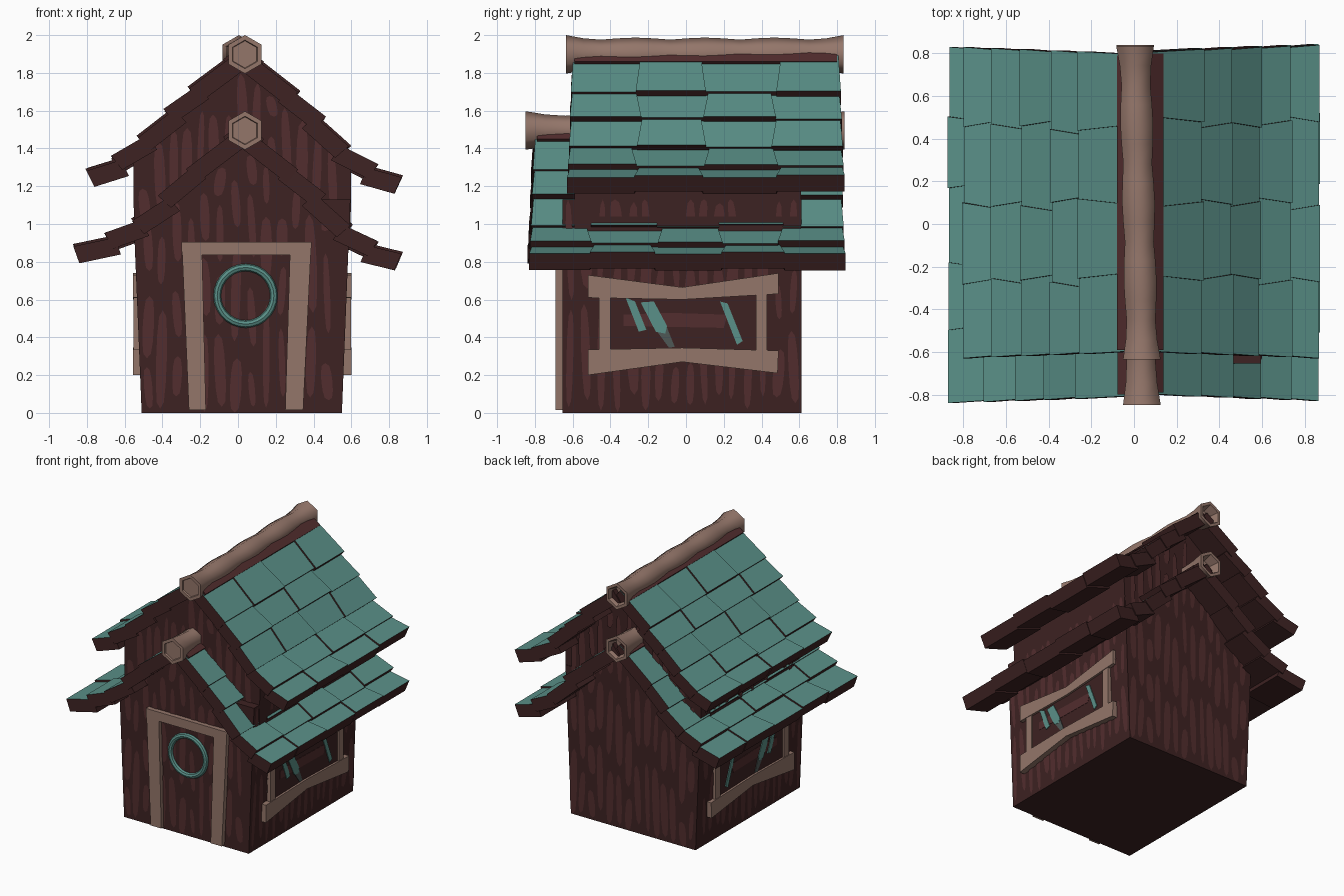
import bpy, bmesh, math, random
from mathutils import Vector

if "Cube" in bpy.data.objects:
    bpy.data.objects.remove(bpy.data.objects["Cube"])

random.seed(4)


def material(name, rgb):
    m = bpy.data.materials.new(name)
    lin = [((c / 255 + 0.055) / 1.055) ** 2.4 for c in rgb]
    m.diffuse_color = (*lin, 1)
    m.use_nodes = True
    m.node_tree.nodes["Principled BSDF"].inputs["Base Color"].default_value = m.diffuse_color
    return m


TEAL = material("teal", (90, 144, 136))
DARK = material("dark_brown", (61, 34, 34))
RED = material("red_brown", (82, 45, 46))
TAN = material("tan_wood", (148, 118, 106))
GREY = material("muted_teal", (78, 88, 86))


def finish(name, bm, mats, recalc=True):
    if recalc:
        bmesh.ops.recalc_face_normals(bm, faces=bm.faces)
    me = bpy.data.meshes.new(name)
    bm.to_mesh(me)
    bm.free()
    for m in mats:
        me.materials.append(m)
    ob = bpy.data.objects.new(name, me)
    bpy.context.collection.objects.link(ob)
    return ob


def prism(name, pts, lo, hi, axis, mat):
    """Extrude an outline along x (outline in y,z) or y (outline in x,z)."""
    place = (lambda p, h: (h, p[0], p[1])) if axis == "x" else (lambda p, h: (p[0], h, p[1]))
    bm = bmesh.new()
    a = [bm.verts.new(place(p, lo)) for p in pts]
    b = [bm.verts.new(place(p, hi)) for p in pts]
    bm.faces.new(a)
    bm.faces.new(b[::-1])
    for i in range(len(pts)):
        j = (i + 1) % len(pts)
        bm.faces.new((a[i], b[i], b[j], a[j]))
    return finish(name, bm, [mat])


# Walls: lower storey with its gable, and the taller house behind it
LOW = [(-0.51, 0), (0.55, 0), (0.595, 1.13), (0.42, 1.13), (0.32, 1.22), (0.03, 1.46),
       (-0.26, 1.23), (-0.42, 1.08), (-0.55, 0.97)]
HIGH = [(-0.55, 0.9), (0.595, 0.9), (0.6, 1.33), (0.32, 1.62), (0.03, 1.86), (-0.26, 1.65), (-0.555, 1.38)]
prism("lower_walls", LOW, -0.655, 0.612, "y", DARK)
prism("upper_walls", HIGH, -0.59, 0.608, "y", DARK)


# Painted wood grain: rounded streaks lying just above each wall
def grain(name, place, u0, u1, low, top, flip):
    bm = bmesh.new()
    u = u0 + 0.035
    while u < u1 - 0.02:
        v, end = low(u) + random.uniform(0, 0.1), top(u)
        while v < end - 0.08:
            v2 = min(end, v + random.uniform(0.18, 0.55))
            w = random.uniform(0.016, 0.031)
            lean = random.uniform(-0.012, 0.012)
            pts = []
            for k in range(12):
                t = 2 * math.pi * k / 12
                c, s = math.cos(t), math.sin(t)
                pts.append((u + w * math.copysign(abs(c) ** 0.6, c) + lean * s,
                            (v + v2) / 2 + (v2 - v) / 2 * s))
            if flip:
                pts.reverse()
            bm.faces.new([bm.verts.new(place(*p)) for p in pts])
            v = v2 + random.uniform(0.04, 0.16)
        u += random.uniform(0.068, 0.085)
    finish(name, bm, [RED], recalc=False)


zero = lambda u: 0.0
low_top = lambda x: 1.40 - 0.8 * abs(x - 0.03)
high_top = lambda x: 1.80 - 0.82 * abs(x - 0.03)
grain("front_grain", lambda x, z: (x, -0.659, z), -0.51, 0.55, zero, low_top, False)
grain("upper_front_grain", lambda x, z: (x, -0.594, z), -0.53, 0.58,
      lambda x: 1.33 - 0.8 * abs(x - 0.03), high_top, False)
grain("back_grain", lambda x, z: (x, 0.616, z), -0.51, 0.55, zero, high_top, True)
grain("right_grain", lambda y, z: (0.555 + 0.04 * z, y, z), -0.65, 0.6, zero, lambda u: 1.13, False)
grain("left_grain", lambda y, z: (-0.515 - 0.041 * z, y, z), -0.65, 0.6, zero, lambda u: 0.96, True)
grain("upper_left_grain", lambda y, z: (-0.56, y, z), -0.58, 0.6, lambda u: 0.98, lambda u: 1.3, True)


# Roofs: rows of thick overlapping shingles, teal on top and brown elsewhere
def roof(name, start, ends, y0, y1, n, s):
    bm = bmesh.new()
    thick = 0.095

    def tile(a, e, nrm, ya, ye, top_mat):
        rings = []
        for p, (l, r) in ((a, ya), (e, ye)):
            q = p - nrm * thick
            rings.append([bm.verts.new((p.x, l, p.y)), bm.verts.new((p.x, r, p.y)),
                          bm.verts.new((q.x, r, q.y)), bm.verts.new((q.x, l, q.y))])
        A, B = rings
        faces = [bm.faces.new(A), bm.faces.new(B[::-1])]
        faces += [bm.faces.new((A[k], B[k], B[(k + 1) % 4], A[(k + 1) % 4])) for k in range(4)]
        for f in faces:
            f.material_index = 1
        faces[2].material_index = top_mat

    prev = Vector(start)
    for i, e in enumerate(ends):
        e = Vector(e)
        d = (e - prev).normalized()
        nrm = Vector((-d.y, d.x)) * s
        a = prev if i == 0 else prev - nrm * 0.03 - d * 0.04
        grow = 0.02 * (1 - i / 4)
        lo, hi = y0 + grow, y1 - grow
        w = (hi - lo) / n
        low_y = [lo + w * j + (random.uniform(-0.02, 0.02) if 0 < j < n else 0) for j in range(n + 1)]
        up_y = [b + (0.03 if (j + i) % 2 else -0.03) for j, b in enumerate(low_y)]
        up_y[0], up_y[-1] = lo + 0.015, hi - 0.015
        for j in range(n):
            lift = nrm * (0.01 if (i + j) % 2 else -0.002)
            tile(a + lift, e + lift + d * random.uniform(-0.006, 0.006), nrm,
                 (up_y[j], up_y[j + 1]), (low_y[j], low_y[j + 1]), 0)
        if i == 0:  # brown strip beside the ridge pole
            tile(a + nrm * 0.014, a + nrm * 0.014 + d * 0.1, nrm, (lo + 0.02, hi - 0.02), (lo + 0.02, hi - 0.02), 2)
        prev = e
    finish(name, bm, [TEAL, DARK, RED])


roof("upper_roof_right", (0.05, 1.91), [(0.32, 1.70), (0.46, 1.56), (0.59, 1.41), (0.735, 1.31), (0.865, 1.25)],
     -0.63, 0.84, 4, 1)
roof("upper_roof_left", (0.01, 1.92), [(-0.26, 1.72), (-0.39, 1.60), (-0.53, 1.46), (-0.67, 1.35), (-0.80, 1.285)],
     -0.63, 0.83, 4, -1)
roof("lower_roof_right", (0.05, 1.50), [(0.32, 1.29), (0.46, 1.15), (0.60, 0.99), (0.735, 0.90), (0.865, 0.845)],
     -0.83, 0.845, 5, 1)
roof("lower_roof_left", (0.01, 1.51), [(-0.28, 1.29), (-0.42, 1.14), (-0.56, 1.02), (-0.70, 0.945), (-0.868, 0.885)],
     -0.84, 0.83, 5, -1)


# Ridge poles: six-sided wavy logs with inset front and hollow back ends
def ridge(name, y0, y1, x0, x1, z, count):
    bm = bmesh.new()

    def ring(y, r):
        x = x0 + (x1 - x0) * (y - y0) / (y1 - y0)
        return [bm.verts.new((x + r * math.sin(k * math.pi / 3), y, z + r * math.cos(k * math.pi / 3)))
                for k in range(6)]

    rings = [ring(y0 + 0.012, 0.072), ring(y0, 0.076)]
    for i in range(count):
        r = 0.102 if i in (0, count - 1) else (0.089 if i % 4 == 0 else 0.085 if i % 2 else 0.078)
        rings.append(ring(y0 + (y1 - y0) * i / (count - 1), r))
    rings += [ring(y1, 0.078), ring(y1 - 0.07, 0.055)]
    for n, (a, b) in enumerate(zip(rings, rings[1:])):
        for k in range(6):
            f = bm.faces.new((a[k], a[(k + 1) % 6], b[(k + 1) % 6], b[k]))
            f.smooth = 2 <= n < len(rings) - 3
    bm.faces.new(rings[0])
    bm.faces.new(rings[-1])
    finish(name, bm, [TAN])


ridge("upper_ridge_pole", -0.635, 0.835, 0.037, 0.005, 1.898, 17)
ridge("lower_ridge_pole", -0.85, 0.84, 0.037, 0.005, 1.495, 17)

# Door frame and ring
prism("door_post_left", [(-0.295, 0.84), (-0.26, 0.015), (-0.17, 0.015), (-0.19, 0.84)], -0.69, -0.64, "y", TAN)
prism("door_post_right", [(0.385, 0.84), (0.345, 0.015), (0.25, 0.015), (0.275, 0.84)], -0.69, -0.64, "y", TAN)
prism("door_lintel", [(-0.30, 0.905), (0.39, 0.905), (0.385, 0.835), (-0.297, 0.835)], -0.692, -0.64, "y", TAN)
bpy.ops.mesh.primitive_torus_add(major_radius=0.15, minor_radius=0.02, major_segments=28, minor_segments=8,
                                 location=(0.04, -0.662, 0.62), rotation=(math.pi / 2, 0, 0))
door_ring = bpy.context.object
door_ring.name = "door_ring"
door_ring.data.materials.append(TEAL)
bpy.ops.object.shade_smooth_by_angle()

# Windows on both sides: bow-tie frame, dark pane and painted glints
WINDOW = [
    ("frame_top", TAN, 0.54, 0.602, [(-0.52, 0.73), (-0.02, 0.665), (0.49, 0.74), (0.49, 0.63), (-0.02, 0.60), (-0.52, 0.61)]),
    ("frame_bottom", TAN, 0.54, 0.602, [(-0.52, 0.335), (-0.02, 0.345), (0.49, 0.33), (0.485, 0.21), (-0.02, 0.27), (-0.52, 0.20)]),
    ("post_front", TAN, 0.54, 0.598, [(-0.46, 0.32), (-0.40, 0.32), (-0.40, 0.63), (-0.46, 0.63)]),
    ("post_back", TAN, 0.54, 0.598, [(0.37, 0.32), (0.43, 0.32), (0.43, 0.64), (0.37, 0.64)]),
    ("pane", DARK, 0.54, 0.586, [(-0.42, 0.31), (0.40, 0.31), (0.40, 0.63), (-0.42, 0.63)]),
    ("pane_patch", RED, 0.58, 0.588, [(-0.33, 0.46), (0.2, 0.45), (0.22, 0.52), (-0.1, 0.53), (-0.33, 0.52)]),
    ("glint_shade", GREY, 0.584, 0.590, [(-0.16, 0.44), (-0.10, 0.45), (-0.06, 0.35), (-0.09, 0.345)]),
    ("glint_thin", TEAL, 0.584, 0.592, [(-0.32, 0.61), (-0.27, 0.59), (-0.21, 0.44), (-0.25, 0.43)]),
    ("glint_wide", TEAL, 0.584, 0.592, [(-0.24, 0.585), (-0.17, 0.59), (-0.10, 0.46), (-0.11, 0.42), (-0.16, 0.43)]),
    ("glint_back", TEAL, 0.584, 0.592, [(0.18, 0.59), (0.22, 0.58), (0.30, 0.38), (0.27, 0.36)]),
]
for part, mat, lo, hi, pts in WINDOW:
    prism("right_window_" + part, pts, lo, hi, "x", mat)
    prism("left_window_" + part, pts, 0.045 - hi, 0.045 - lo, "x", mat)
